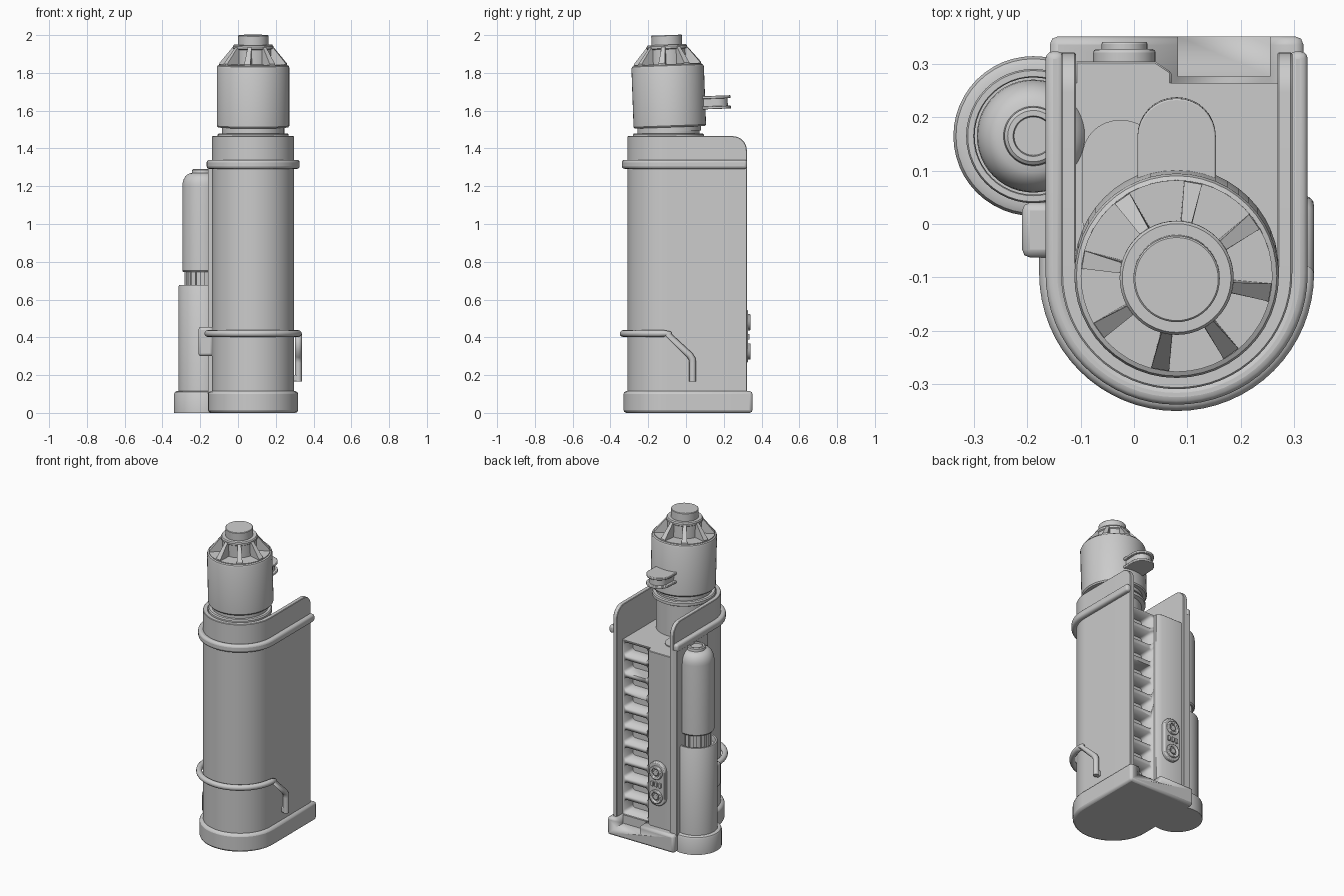
import bpy, bmesh
from math import sin, cos, pi, radians
from mathutils import Matrix, Vector

if "Cube" in bpy.data.objects:
    bpy.data.objects.remove(bpy.data.objects["Cube"])

CX, CY = 0.08, -0.093      # axis of the rounded front


def finish(name, bm, bevel=0, segs=2, loc=(0, 0, 0), tilt=0):
    bmesh.ops.recalc_face_normals(bm, faces=bm.faces)
    me = bpy.data.meshes.new(name)
    bm.to_mesh(me)
    bm.free()
    ob = bpy.data.objects.new(name, me)
    bpy.context.collection.objects.link(ob)
    ob.location, ob.rotation_euler.x = loc, tilt
    bpy.context.view_layer.objects.active = ob
    bpy.ops.object.select_all(action='DESELECT')
    ob.select_set(True)
    bpy.ops.object.shade_smooth_by_angle(angle=radians(35))
    if bevel:
        m = ob.modifiers.new("Bevel", 'BEVEL')
        m.width, m.segments, m.limit_method, m.angle_limit = bevel, segs, 'ANGLE', radians(40)
    return ob


def add_prism(bm, pts, z0, z1):
    f = bm.faces.new([bm.verts.new((x, y, z0)) for x, y in pts])
    r = bmesh.ops.extrude_face_region(bm, geom=[f])
    vs = [g for g in r['geom'] if isinstance(g, bmesh.types.BMVert)]
    bmesh.ops.translate(bm, verts=vs, vec=(0, 0, z1 - z0))


def prism(name, pts, z0, z1, bevel=0, segs=2, **kw):
    bm = bmesh.new()
    add_prism(bm, pts, z0, z1)
    return finish(name, bm, bevel, segs, **kw)


def box(name, x0, x1, y0, y1, z0, z1, bevel=0.008):
    return prism(name, [(x0, y0), (x1, y0), (x1, y1), (x0, y1)], z0, z1, bevel)


def u_line(r, back, n=32):
    arc = [(CX + r * cos(a), CY + r * sin(a)) for a in (pi + pi * i / n for i in range(n + 1))]
    return [(CX - r, back)] + arc + [(CX + r, back)]


def u_strip(r_out, r_in, back):
    return u_line(r_out, back) + u_line(r_in, back)[::-1]


def rounded(cx, cy, w, h, r, n=8):
    pts = []
    for k, (sx, sy) in enumerate([(1, 1), (-1, 1), (-1, -1), (1, -1)]):
        for i in range(n + 1):
            a = (k + i / n) * pi / 2
            pts.append((cx + sx * (w / 2 - r) + r * cos(a), cy + sy * (h / 2 - r) + r * sin(a)))
    return pts


def lathe(name, prof, loc, tilt=0, n=48):
    bm = bmesh.new()
    rings = [[bm.verts.new((r * cos(2 * pi * i / n), r * sin(2 * pi * i / n), z)) for i in range(n)]
             for r, z in prof]
    for a, b in zip(rings, rings[1:]):
        for i in range(n):
            bm.faces.new((a[i], a[(i + 1) % n], b[(i + 1) % n], b[i]))
    bm.faces.new(rings[0][::-1])
    bm.faces.new(rings[-1])
    return finish(name, bm, loc=loc, tilt=tilt)


def cut(ob, cutter):
    m = ob.modifiers.new("Cut", 'BOOLEAN')
    m.object, m.solver = cutter, 'EXACT'
    cutter.hide_render = True
    cutter.hide_viewport = True


# Foot of the case, with a notch under the ladder
base = prism("base", u_line(0.238, 0.352), 0, 0.115, 0.015, 2)
cut(base, box("base_notch_cutter", 0.083, 0.255, 0.277, 0.4, 0.06, 0.2, 0))

# Open-backed outer shell with rounded rear top corners
bm = bmesh.new()
add_prism(bm, u_strip(0.217, 0.189, 0.322), 0.05, 1.465)
corners = [e for e in bm.edges if all(v.co.z > 1.4 and v.co.y > 0.3 for v in e.verts)]
bmesh.ops.bevel(bm, geom=corners, offset=0.075, segments=8, profile=0.5, affect='EDGES')
finish("outer_shell", bm, 0.003, 1)
prism("upper_band", u_strip(0.246, 0.21, 0.324), 1.292, 1.34, 0.014, 3)
box("side_mount_plate", -0.16, -0.13, 0.0, 0.322, 0.1, 1.3, 0.003)

# Inner core with ladder pockets
core = prism("inner_core", u_line(0.192, 0.265), 0.05, 1.24)
bm = bmesh.new()
for i in range(10):
    add_prism(bm, rounded(0.172, 1.185 - 0.113 * i, 0.17, 0.085, 0.018, 4), -0.35, -0.175)
bmesh.ops.rotate(bm, verts=bm.verts, matrix=Matrix.Rotation(pi / 2, 3, 'X'))
cut(core, finish("ladder_cutter", bm))
prism("back_panel", [(-0.11, 0.25), (0.07, 0.25), (0.07, 0.285), (0.04, 0.305), (-0.11, 0.305)],
      0.09, 1.24, 0.003, 1)
prism("core_top_pad", rounded(-0.025, 0.07, 0.145, 0.25, 0.07), 1.23, 1.247)


# Control pad on the back: plate, two round buttons, small keys
def back_plate(name, cx, cz, w, h, r, y0, y1, bevel):
    bm = bmesh.new()
    add_prism(bm, rounded(cx, cz, w, h, r), -y1, -y0)
    bmesh.ops.rotate(bm, verts=bm.verts, matrix=Matrix.Rotation(pi / 2, 3, 'X'))
    return finish(name, bm, bevel)


back_plate("control_pad", -0.018, 0.405, 0.117, 0.28, 0.055, 0.295, 0.328, 0.006)
for k, z in enumerate((0.48, 0.325)):
    ring = back_plate(f"button_ring_{k}", -0.018, z, 0.086, 0.086, 0.0425, 0.32, 0.342, 0.004)
    cut(ring, back_plate(f"button_cutter_{k}", -0.018, z, 0.054, 0.054, 0.0265, 0.33, 0.36, 0))
    back_plate(f"button_{k}", -0.018, z, 0.036, 0.036, 0.0175, 0.32, 0.338, 0.003)
for k in range(3):
    back_plate(f"small_key_{k}", -0.046 + 0.028 * k, 0.403, 0.018, 0.03, 0.003, 0.32, 0.337, 0.002)

# Inner cylinder and collar beneath the head
lathe("inner_cylinder", [(0.165, 1.2), (0.165, 1.53)], (CX, CY, 0))
lathe("neck_collar", [(0.18, 1.45), (0.188, 1.455), (0.188, 1.473), (0.182, 1.48), (0.165, 1.48)],
      (CX, CY, 0))

# Slightly tilted head
HEAD = dict(loc=(CX, -0.085, 1.5), tilt=radians(2.1))
lathe("head_cylinder", [(0.165, -0.01), (0.165, 0.012), (0.186, 0.012), (0.192, 0.02), (0.192, 0.328),
                        (0.188, 0.338), (0.18, 0.342), (0.18, 0.347), (0.1, 0.347)], **HEAD)
lathe("head_hub", [(0.1, 0.33), (0.1, 0.425), (0.107, 0.43), (0.107, 0.442), (0.102, 0.449),
                   (0.081, 0.449), (0.081, 0.497), (0.078, 0.5)], **HEAD)
bm = bmesh.new()
for i in range(8):
    m = Matrix.Rotation(radians(80 - 45 * i), 4, 'Z')
    sides = []
    for s in (-1, 1):
        sides.append([bm.verts.new(m @ Vector((r, s * w, z))) for r, w, z in
                      [(0.09, 0.01, 0.34), (0.178, 0.017, 0.34), (0.178, 0.017, 0.352),
                       (0.107, 0.01, 0.438), (0.09, 0.01, 0.438)]])
    a, b = sides
    bm.faces.new(a)
    bm.faces.new(b[::-1])
    for j in range(5):
        bm.faces.new((a[j], a[(j + 1) % 5], b[(j + 1) % 5], b[j]))
finish("head_fins", bm, **HEAD)

# Spool-shaped lever behind the head
for name, w, z0, z1 in (("lever_bottom", 0.147, 0.1, 0.115), ("lever_core", 0.115, 0.11, 0.16),
                        ("lever_top", 0.147, 0.155, 0.17)):
    prism(name, rounded(0, 0.202, w, 0.25 - (0.147 - w), w / 2 - 0.001), z0, z1,
          0.003 if w > 0.12 else 0, 2, **HEAD)

# Side bottle in its sleeve
TANK = (-0.189, 0.165, 0)
lathe("bottle_base", [(0.15, 0), (0.15, 0.1), (0.145, 0.11), (0.135, 0.115), (0.12, 0.115)], TANK)
lathe("bottle_sleeve", [(0.126, 0.1), (0.126, 0.67), (0.123, 0.676), (0.112, 0.676), (0.11, 0.67),
                        (0.11, 0.64), (0.08, 0.64)], TANK)
lathe("bottle", [(0.08, 0.62), (0.08, 0.745), (0.1, 0.745), (0.106, 0.753), (0.106, 1.2)]
      + [(0.056 + 0.05 * cos(a), 1.2 + 0.07 * sin(a)) for a in (pi / 2 * i / 6 for i in range(1, 7))]
      + [(0.054, 1.285), (0.048, 1.29), (0.038, 1.29), (0.036, 1.282)], TANK)
bm = bmesh.new()
for i in range(12):
    m = Matrix.Rotation(pi / 6 * i, 4, 'Z') @ Matrix.Translation((0.083, 0, 0.69)) \
        @ Matrix.Diagonal((0.02, 0.022, 0.13, 1))
    bmesh.ops.create_cube(bm, size=1, matrix=m)
finish("bottle_neck_ribs", bm, loc=TANK)

# Tubular front rail, bent down on the right, ending in a block on the left
arc = [(x, y, 0.42) for x, y in u_line(0.24, 0.0)[1:-1]]
path = [(CX - 0.24, 0.0, 0.42)] + arc
path += [(0.32, y, z) for y, z in ((-0.11, 0.42), (-0.095, 0.415), (0.02, 0.305), (0.033, 0.285), (0.035, 0.265),
                                   (0.035, 0.175), (0.035, 0.165))][1:]
cu = bpy.data.curves.new("front_rail", 'CURVE')
cu.dimensions, cu.bevel_depth, cu.bevel_resolution, cu.use_fill_caps = '3D', 0.018, 4, True
sp = cu.splines.new('POLY')
sp.points.add(len(path) - 1)
for p, co in zip(sp.points, path):
    p.co = (*co, 1)
bpy.context.collection.objects.link(bpy.data.objects.new("front_rail", cu))
box("rail_foot", 0.29, 0.325, 0.02, 0.05, 0.165, 0.2, 0.005)
box("rail_block", -0.21, -0.13, -0.063, 0.04, 0.3, 0.455, 0.015)
